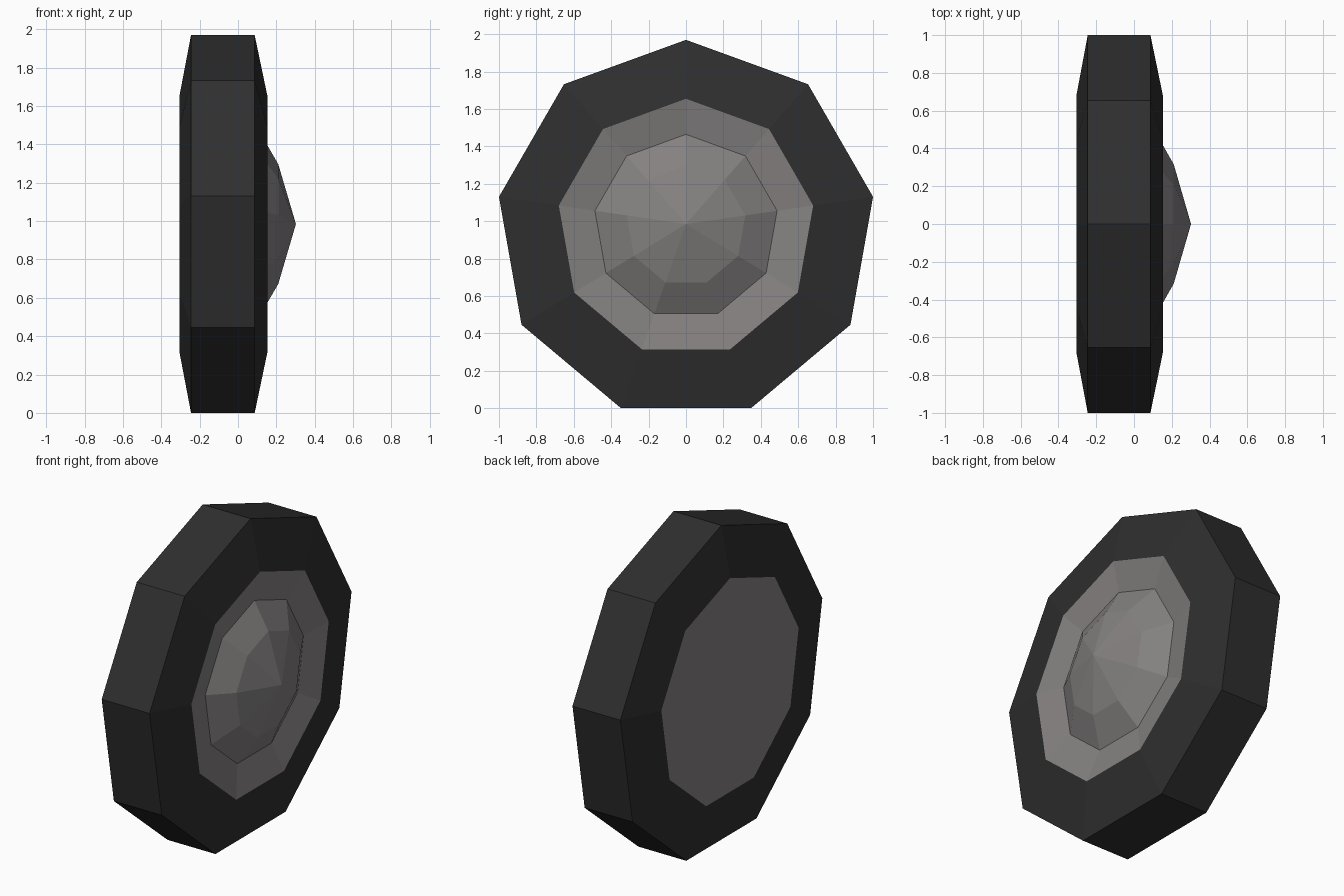
import bpy, bmesh, math

if "Cube" in bpy.data.objects:
    bpy.data.objects.remove(bpy.data.objects["Cube"])

SIDES = 9
R = 1 / math.sin(math.radians(80))        # nonagon radius giving y = +-1
MID = R * (1 + math.cos(math.pi / SIDES)) / 2   # bounding-box middle height
OFF = R - MID                             # nonagon centre lies below the middle


def material(name, col):
    m = bpy.data.materials.new(name)
    m.diffuse_color = (*col, 1)
    m.use_nodes = True
    m.node_tree.nodes["Principled BSDF"].inputs["Base Color"].default_value = m.diffuse_color
    return m


def lathe(name, profile, mat, cap_first=False, tip=None):
    """Nonagonal rings (x, scale) joined along the x axis."""
    bm = bmesh.new()
    rings = []
    for x, s in profile:
        ring = []
        for i in range(SIDES):
            a = 2 * math.pi * i / SIDES
            ring.append(bm.verts.new((x, s * R * math.sin(a),
                                      MID + s * (R * math.cos(a) - OFF))))
        rings.append(ring)
    for r0, r1 in zip(rings, rings[1:]):
        for i in range(SIDES):
            j = (i + 1) % SIDES
            bm.faces.new((r0[i], r0[j], r1[j], r1[i]))
    if cap_first:
        bm.faces.new(rings[0])
    if tip is not None:
        t = bm.verts.new((tip, 0, MID))
        for i in range(SIDES):
            bm.faces.new((rings[-1][i], rings[-1][(i + 1) % SIDES], t))
    bmesh.ops.recalc_face_normals(bm, faces=bm.faces[:])
    me = bpy.data.meshes.new(name)
    bm.to_mesh(me)
    bm.free()
    me.materials.append(mat)
    ob = bpy.data.objects.new(name, me)
    bpy.context.collection.objects.link(ob)
    return ob


rubber = material("dark rubber", (0.028, 0.028, 0.028))
metal = material("warm grey metal", (0.235, 0.22, 0.22))

# Tyre: tread band with sloped sidewalls
lathe("tyre", [(-0.305, 0.68), (-0.245, 1), (0.087, 1), (0.153, 0.68)], rubber)

# Hub: flat back plate, dished rim and raised pointed cap
lathe("hub", [(-0.305, 0.68), (0.153, 0.68), (0.113, 0.487), (0.21, 0.317)],
      metal, cap_first=True, tip=0.302)
